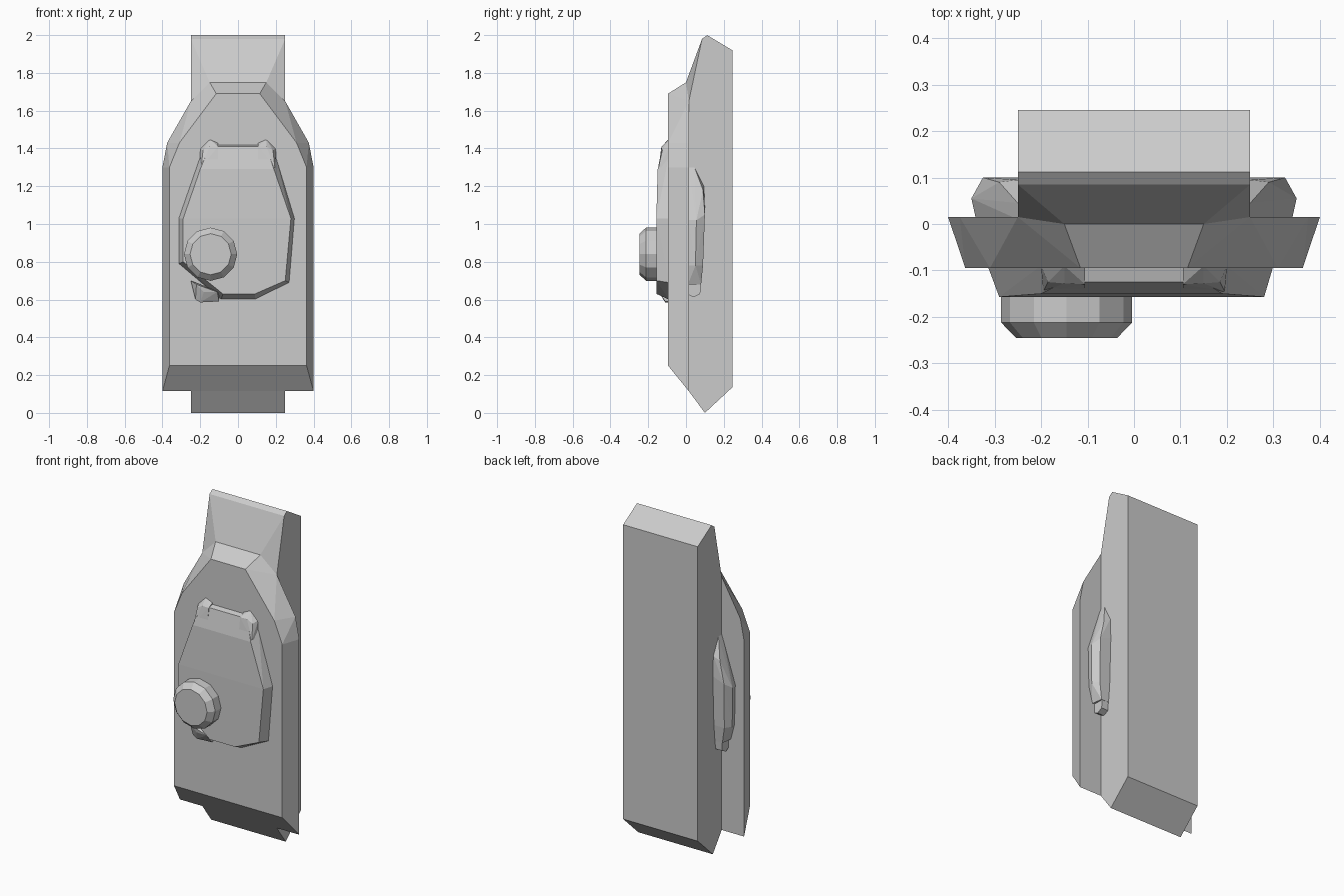
import bpy, bmesh, math
from mathutils import Vector, Matrix

if "Cube" in bpy.data.objects:
    bpy.data.objects.remove(bpy.data.objects["Cube"])


def finish(name, bm):
    bmesh.ops.recalc_face_normals(bm, faces=bm.faces)
    me = bpy.data.meshes.new(name)
    bm.to_mesh(me)
    bm.free()
    ob = bpy.data.objects.new(name, me)
    bpy.context.collection.objects.link(ob)
    return ob


def hull(name, pts, mirror=False):
    """Faceted convex solid; mirror=True adds the x-reflected points."""
    pts = list(pts)
    if mirror:
        pts += [(-x, y, z) for x, y, z in pts]
    bm = bmesh.new()
    for p in pts:
        bm.verts.new(p)
    res = bmesh.ops.convex_hull(bm, input=bm.verts)
    junk = {v for v in res["geom_interior"] if isinstance(v, bmesh.types.BMVert)}
    bmesh.ops.delete(bm, geom=list(junk), context='VERTS')
    bmesh.ops.dissolve_limit(bm, angle_limit=math.radians(1), verts=bm.verts, edges=bm.edges)
    return finish(name, bm)


# Rear block: side profile (y, z) spanning x
profile = [(.245, .135), (.245, 1.92), (.112, 2.0), (.085, 1.98),
           (.015, 1.65), (.015, .115), (.1, 0)]
bm = bmesh.new()
face = bm.faces.new([bm.verts.new((-.25, y, z)) for y, z in profile])
ext = bmesh.ops.extrude_face_region(bm, geom=[face])
bmesh.ops.translate(bm, vec=(.5, 0, 0),
                    verts=[v for v in ext["geom"] if isinstance(v, bmesh.types.BMVert)])
finish("rear_block", bm)

# Faceted neck blending block and front plate
hull("neck", [(.25, .085, 1.98), (.25, .015, 1.65), (.15, 0, 1.75), (.25, .1, 1.65)], True)

# Front plate with bevelled rim
back = [(.4, .015, .115), (.4, .015, 1.3), (.375, .015, 1.43), (.25, .015, 1.65), (.15, 0, 1.75)]
front = [(.363, -.095, .25), (.363, -.095, 1.3), (.31, -.095, 1.43), (.115, -.095, 1.69)]
hull("front_plate", back + front, True)

# Raised asymmetrical cover
base = [(-.17, 1.42), (-.2, 1.36), (-.315, 1.03), (-.315, .79), (-.09, .6),
        (.09, .6), (.272, .69), (.3, 1.03), (.2, 1.36), (.17, 1.42)]
raised = [(-.15, -.125, 1.41), (-.2, -.15, 1.29), (-.29, -.157, 1.03), (-.29, -.157, .8),
          (-.08, -.157, .63), (.09, -.157, .63), (.25, -.157, .7), (.28, -.157, 1.03),
          (.19, -.15, 1.29), (.15, -.125, 1.41)]
hull("cover", [(x, -.09, z) for x, z in base] + raised)

# Hinge lugs at the top corners of the cover
for side, label in ((-1, "left"), (1, "right")):
    hull("hinge_lug_" + label, [(side * x, y, z) for x, y, z in (
        (.205, -.09, 1.3), (.2, -.09, 1.4), (.15, -.09, 1.45), (.105, -.09, 1.43),
        (.195, -.145, 1.3), (.185, -.125, 1.39), (.15, -.128, 1.41), (.105, -.13, 1.41),
        (.105, -.145, 1.3))])

# Small tab under the cover
hull("lower_tab", [(x, y, z) for x, z in ((-.25, .7), (-.225, .6), (-.2, .585), (-.1, .59), (-.1, .64))
                   for y in (-.09, -.11)] + [(-.22, -.145, .68), (-.18, -.14, .64), (-.11, -.145, .64)])

# Round knob with chamfered front
bm = bmesh.new()
n = 12
rings = [[bm.verts.new((-.145 + r * math.cos(2 * math.pi * i / n), y,
                        .84 + r * math.sin(2 * math.pi * i / n))) for i in range(n)]
         for r, y in ((.141, -.13), (.141, -.212), (.109, -.245))]
for a, b in zip(rings, rings[1:]):
    for i in range(n):
        bm.faces.new((a[i], a[(i + 1) % n], b[(i + 1) % n], b[i]))
bm.faces.new(rings[0])
bm.faces.new(rings[-1])
finish("knob", bm)

# Side grips tucked behind the plate, one per side
for side, label in ((-1, "left"), (1, "right")):
    grip = [(.25, .01, 1.3), (.25, .045, 1.3), (.25, .095, 1.2), (.29, .09, 1.18),
            (.25, .1, 1.08), (.325, .1, 1.05), (.35, .055, 1.02), (.34, .01, 1.02),
            (.25, .09, .78), (.32, .09, .78), (.345, .05, .78), (.335, .01, .78),
            (.25, .08, .68), (.3, .08, .68), (.31, .01, .68)]
    hull("side_grip_" + label, [(side * x, y, z) for x, y, z in grip])
    tab = [(x, y, z) for x in (.24, .295) for y, z in
           ((.01, .7), (.08, .7), (.075, .63), (.04, .612), (.015, .625))]
    hull("grip_tab_" + label, [(side * x, y, z) for x, y, z in tab])
